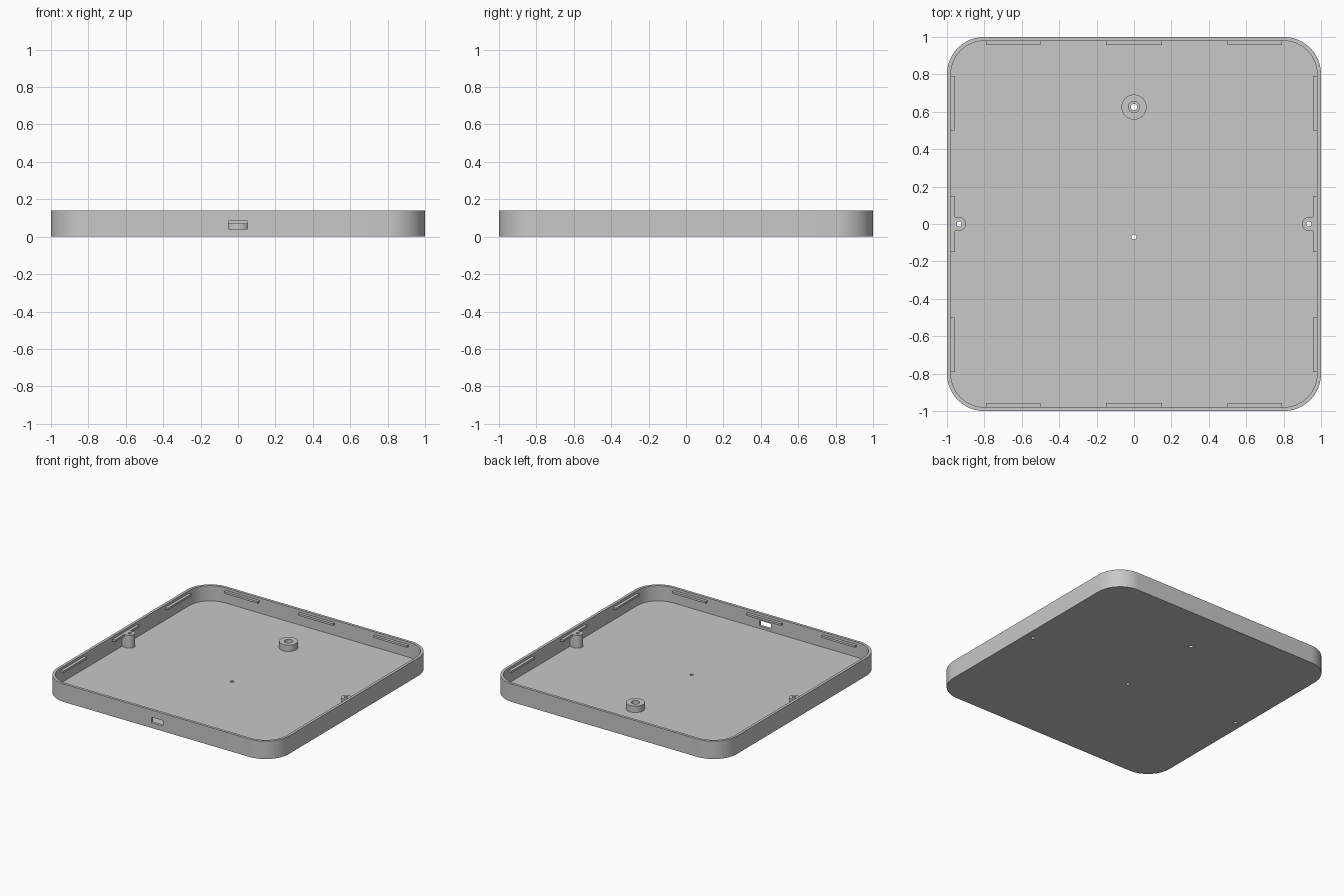
import bpy, bmesh
from math import cos, sin, pi, radians

cube = bpy.data.objects.get("Cube")
if cube:
    bpy.data.objects.remove(cube, do_unlink=True)

HEIGHT, FLOOR, WALL, CORNER = 0.14, 0.021, 0.021, 0.2
INNER = 1 - WALL

grey = bpy.data.materials.new("light grey plastic")
grey.use_nodes = True
grey.diffuse_color = (0.58, 0.58, 0.58, 1)
grey.node_tree.nodes["Principled BSDF"].inputs["Base Color"].default_value = grey.diffuse_color


def arc(cx, cy, r, start, end, steps):
    angles = [radians(start + (end - start) * i / steps) for i in range(steps + 1)]
    return [(cx + r * cos(a), cy + r * sin(a)) for a in angles]


def rounded_square(half, r):
    c = half - r
    points = []
    for k, (sx, sy) in enumerate([(1, 1), (-1, 1), (-1, -1), (1, -1)]):
        points += arc(sx * c, sy * c, r, 90 * k, 90 * k + 90, 20)
    return points


def circle(x, y, r, steps=40):
    return arc(x, y, r, 0, 360, steps)[:-1]


def rectangle(x0, x1, y0, y1):
    return [(x0, y0), (x1, y0), (x1, y1), (x0, y1)]


def extrude(name, outline, z0, z1):
    """Solid prism over a counter-clockwise outline."""
    bm = bmesh.new()
    base = bm.faces.new([bm.verts.new((x, y, z0)) for x, y in outline])
    top = bmesh.ops.extrude_face_region(bm, geom=[base])["geom"]
    verts = [g for g in top if isinstance(g, bmesh.types.BMVert)]
    bmesh.ops.translate(bm, verts=verts, vec=(0, 0, z1 - z0))
    bmesh.ops.recalc_face_normals(bm, faces=bm.faces)
    mesh = bpy.data.meshes.new(name)
    bm.to_mesh(mesh)
    bm.free()
    mesh.materials.append(grey)
    obj = bpy.data.objects.new(name, mesh)
    bpy.context.collection.objects.link(obj)
    return obj


def cut(obj, outline, z0, z1):
    cutter = extrude("cutter", outline, z0, z1)
    cutter.hide_render = True
    mod = obj.modifiers.new("cut", "BOOLEAN")
    mod.operation, mod.solver, mod.object = "DIFFERENCE", "EXACT", cutter
    bpy.context.view_layer.objects.active = obj
    bpy.ops.object.modifier_apply(modifier=mod.name)
    bpy.data.objects.remove(cutter, do_unlink=True)


def smooth(obj):
    bpy.ops.object.select_all(action="DESELECT")
    obj.select_set(True)
    bpy.context.view_layer.objects.active = obj
    bpy.ops.object.shade_smooth_by_angle(angle=radians(30))


# Tray shell with its cavity, front port slot and floor holes
SIDE_X, BACK_Y = 0.935, 0.625
tray = extrude("tray", rounded_square(1, CORNER), 0, HEIGHT)
cut(tray, rounded_square(INNER, CORNER - WALL), FLOOR, HEIGHT + 0.1)
cut(tray, rectangle(-0.05, 0.05, -1.1, -0.9), 0.041, 0.084)
for x, y, r in [(0, -0.07, 0.013), (0, BACK_Y, 0.017),
                (SIDE_X, 0, 0.014), (-SIDE_X, 0, 0.014)]:
    cut(tray, circle(x, y, r), -0.1, 0.03)
smooth(tray)

# Round boss with a counterbored hole
boss = extrude("back_boss", circle(0, BACK_Y, 0.067, 56), FLOOR - 0.001, 0.071)
cut(boss, circle(0, BACK_Y, 0.017), 0, 0.1)
cut(boss, circle(0, BACK_Y, 0.03), 0.035, 0.1)
smooth(boss)

# Screw posts joined to the side walls
POST_R = 0.037
for name, s in [("left_post", 1), ("right_post", -1)]:
    outline = arc(s * SIDE_X, 0, POST_R, 90 if s > 0 else -90, 270 if s > 0 else 90, 24)
    outline += [(s * (INNER + 0.004), -s * POST_R), (s * (INNER + 0.004), s * POST_R)]
    post = extrude(name, outline, FLOOR - 0.001, 0.121)
    cut(post, circle(s * SIDE_X, 0, 0.014), 0, 0.2)
    smooth(post)

# Snap ribs along the four walls
spans = [(-0.79, -0.5), (-0.15, 0.15), (0.5, 0.79)]
near, far = 0.957, INNER + 0.004
for i, (a, b) in enumerate(spans, 1):
    for side, outline in [("back", rectangle(a, b, near, far)),
                          ("front", rectangle(a, b, -far, -near)),
                          ("left", rectangle(near, far, a, b)),
                          ("right", rectangle(-far, -near, a, b))]:
        extrude(f"{side}_rib_{i}", outline, 0.104, 0.12)
